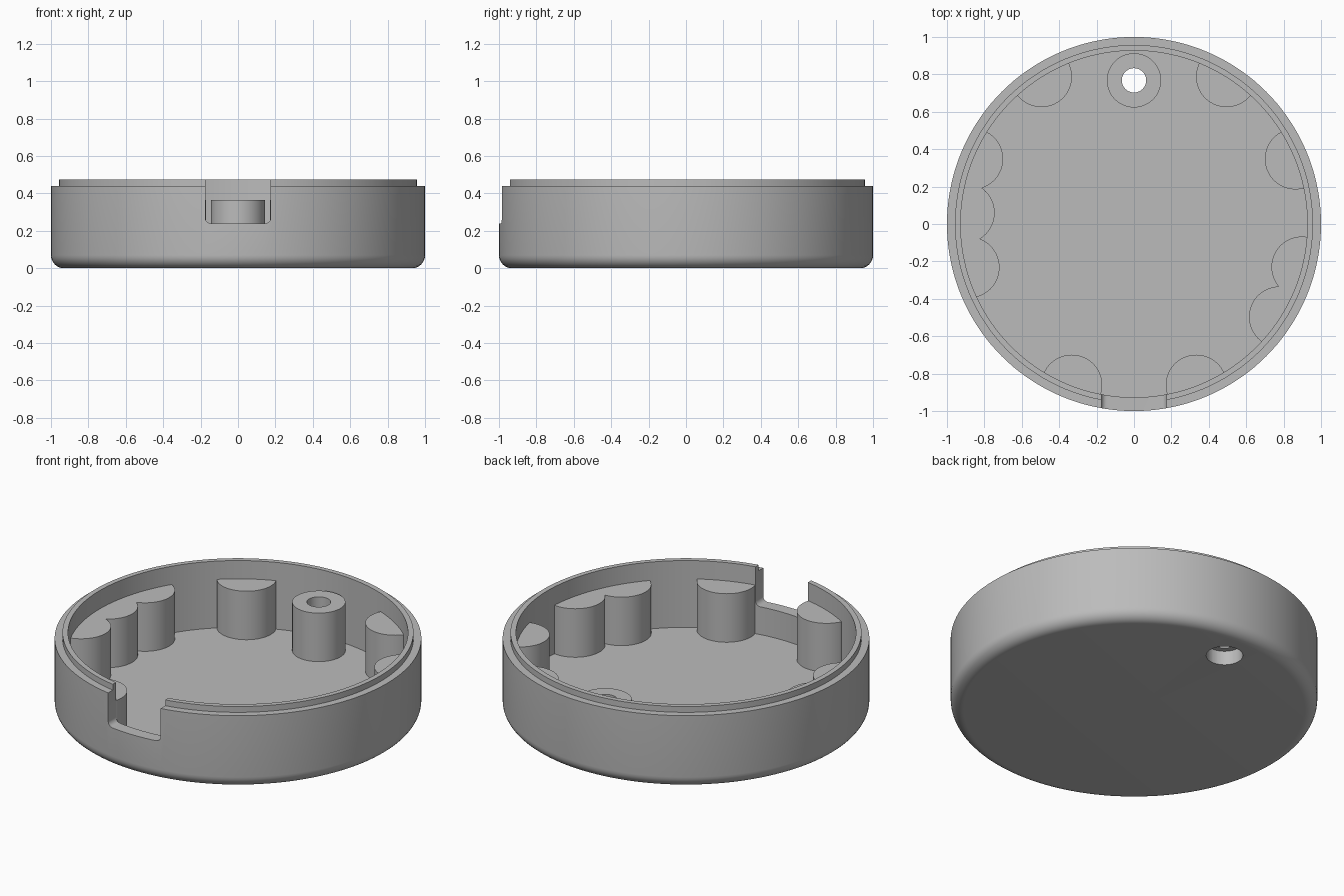
import bpy, bmesh
from math import sin, cos, pi, radians, hypot
from mathutils import Vector

if "Cube" in bpy.data.objects:
    bpy.data.objects.remove(bpy.data.objects["Cube"], do_unlink=True)

grey = bpy.data.materials.new("plain grey")
grey.use_nodes = True
colour = (0.5, 0.5, 0.5, 1)
grey.diffuse_color = colour
grey.node_tree.nodes["Principled BSDF"].inputs["Base Color"].default_value = colour

FLOOR, POST_TOP, INNER = 0.073, 0.365, 0.927


def finish(name, bm):
    bmesh.ops.remove_doubles(bm, verts=bm.verts, dist=1e-5)
    bmesh.ops.recalc_face_normals(bm, faces=bm.faces)
    mesh = bpy.data.meshes.new(name)
    bm.to_mesh(mesh)
    bm.free()
    mesh.materials.append(grey)
    obj = bpy.data.objects.new(name, mesh)
    bpy.context.collection.objects.link(obj)
    return obj


def lathe(name, profile, steps, centre=(0, 0), closed=False):
    """Turn an (r, z) profile around a vertical axis."""
    bm = bmesh.new()
    verts = [bm.verts.new((r, 0, z)) for r, z in profile]
    pairs = list(zip(verts, verts[1:]))
    if closed:
        pairs.append((verts[-1], verts[0]))
    edges = [bm.edges.new(p) for p in pairs]
    bmesh.ops.spin(bm, geom=verts + edges, cent=(0, 0, 0), axis=(0, 0, 1),
                   angle=2 * pi, steps=steps, use_duplicate=False)
    bmesh.ops.translate(bm, verts=bm.verts, vec=(*centre, 0))
    return finish(name, bm)


def prism(name, outline, offset):
    """Extrude a closed outline of 3D points along an offset."""
    bm = bmesh.new()
    face = bm.faces.new([bm.verts.new(p) for p in outline])
    moved = bmesh.ops.extrude_face_region(bm, geom=[face], use_keep_orig=True)["geom"]
    bmesh.ops.translate(bm, vec=offset,
                        verts=[g for g in moved if isinstance(g, bmesh.types.BMVert)])
    return finish(name, bm)


def select(obj):
    bpy.ops.object.select_all(action="DESELECT")
    obj.select_set(True)
    bpy.context.view_layer.objects.active = obj


def cut(obj, cutter):
    cutter.hide_render = True
    mod = obj.modifiers.new("cut", "BOOLEAN")
    mod.operation, mod.solver, mod.object = "DIFFERENCE", "EXACT", cutter
    select(obj)
    bpy.ops.object.modifier_apply(modifier=mod.name)
    bpy.data.objects.remove(cutter, do_unlink=True)


def arc(cx, cy, r, start, end, n):
    angles = [radians(start + (end - start) * i / n) for i in range(n + 1)]
    return [(cx + r * cos(a), cy + r * sin(a)) for a in angles]


# Round tray with rounded base edge and a stepped lip
shell = lathe("tray_shell",
              [(0, 0)] + arc(0.93, 0.07, 0.07, -90, 0, 8)
              + [(1, 0.44), (0.957, 0.44), (0.957, 0.475),
                 (INNER, 0.475), (INNER, FLOOR), (0, FLOOR)], 144)

# Front cable notch with rounded lower corners
notch = ([(-0.175, 0.6)] + arc(-0.145, 0.27, 0.03, 180, 270, 6)
         + arc(0.145, 0.27, 0.03, 270, 360, 6) + [(0.175, 0.6)])
cut(shell, prism("notch_cutter", [(x, -1.2, z) for x, z in notch], (0, 0.6, 0)))

# Screw hole through the floor
SCREW = (0, 0.768)
cut(shell, lathe("hole_cutter", [(0, -0.1), (0.1, -0.1), (0.1, 0.2), (0, 0.2)], 48, SCREW))

# Hollow screw standoff with a wider recess below
standoff = lathe("screw_standoff",
                 [(0.145, 0.06), (0.145, POST_TOP), (0.065, POST_TOP),
                  (0.065, 0.085), (0.1, 0.085), (0.1, 0.06)], 48, SCREW, closed=True)

# Support posts, trimmed to the inside of the wall
centres = {"front": (0.333, -0.862), "back": (0.495, 0.788), "side": (0.863, 0.348)}
posts = [(f"{side}_{n}_post", s * x, y) for n, (x, y) in centres.items()
         for side, s in (("left", 1), ("right", -1))]
posts += [("left_middle_post", 0.898, -0.23), ("left_lower_post", 0.778, -0.497),
          ("right_middle_post", -0.908, 0.06), ("right_lower_post", -0.882, -0.232)]
parts = [shell, standoff]
for name, x, y in posts:
    outline = []
    for px, py in arc(x, y, 0.163, 0, 360, 72)[:-1]:
        k = min(1, (INNER + 0.004) / hypot(px, py))
        outline.append(Vector((px * k, py * k, 0.05)))
    parts.append(prism(name, outline, (0, 0, POST_TOP - 0.05)))

for obj in parts:
    select(obj)
    bpy.ops.object.shade_smooth_by_angle(angle=radians(30))
